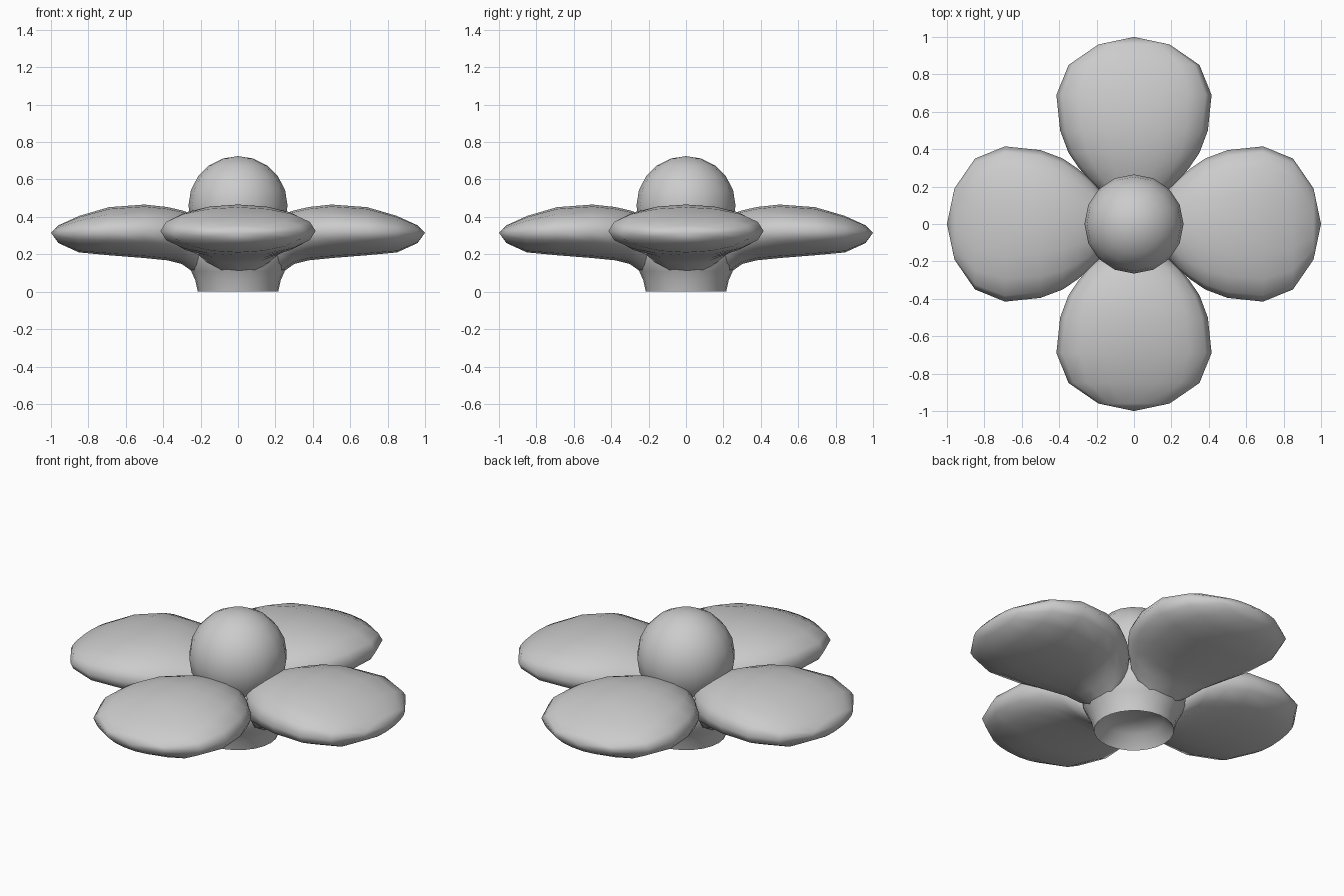
import bpy, bmesh
from math import cos, sin, pi, radians
from mathutils import Matrix

if "Cube" in bpy.data.objects:
    bpy.data.objects.remove(bpy.data.objects["Cube"])

grey = bpy.data.materials.new("soft_grey")
grey.use_nodes = True
colour = (0.6, 0.6, 0.6, 1)
grey.diffuse_color = colour
grey.node_tree.nodes["Principled BSDF"].inputs["Base Color"].default_value = colour


def finish(name, bm, fix_normals=True):
    if fix_normals:
        bmesh.ops.recalc_face_normals(bm, faces=bm.faces[:])
    for f in bm.faces:
        f.smooth = True
    mesh = bpy.data.meshes.new(name)
    bm.to_mesh(mesh)
    bm.free()
    mesh.materials.append(grey)
    obj = bpy.data.objects.new(name, mesh)
    bpy.context.collection.objects.link(obj)
    return obj


def loft(bm, rings):
    """Skin a list of closed vertex rings with quads."""
    n = len(rings[0])
    for a, b in zip(rings, rings[1:]):
        for i in range(n):
            j = (i + 1) % n
            bm.faces.new((a[i], a[j], b[j], b[i]))


# Petal sections: distance out, half width, top, edge height, underside
SECTIONS = [
    (0.10, 0.10, 0.38, 0.28, 0.16),
    (0.20, 0.20, 0.40, 0.30, 0.08),
    (0.24, 0.245, 0.415, 0.30, 0.105),
    (0.30, 0.295, 0.435, 0.31, 0.148),
    (0.38, 0.35, 0.453, 0.32, 0.168),
    (0.50, 0.395, 0.466, 0.325, 0.18),
    (0.69, 0.415, 0.452, 0.325, 0.195),
    (0.85, 0.35, 0.405, 0.32, 0.21),
    (0.96, 0.19, 0.355, 0.315, 0.26),
]
SIDES = 16


def petal(name, angle):
    bm = bmesh.new()
    rings = []
    for x, w, top, mid, low in SECTIONS:
        ring = []
        for k in range(SIDES):
            a = 2 * pi * k / SIDES
            # outer sections wrap back toward the rounded tip
            h = top - mid if sin(a) > 0 else mid - low
            ring.append(bm.verts.new((x, w * cos(a), mid + h * sin(a))))
        rings.append(ring)
    loft(bm, rings)
    bm.faces.new(rings[0])
    tip = bm.verts.new((1.0, 0, 0.315))
    for i in range(SIDES):
        bm.faces.new((rings[-1][i], rings[-1][(i + 1) % SIDES], tip))
    bm.transform(Matrix.Rotation(angle, 4, "Z"))
    return finish(name, bm)


for i, side in enumerate(("left", "back", "right", "front")):
    petal(side + "_petal", radians(90 * i))

# Flared stem with a hollow underside
PROFILE = [(0.08, 0.10), (0.16, 0.07), (0.215, 0.0), (0.228, 0.06),
           (0.25, 0.11), (0.275, 0.16), (0.28, 0.22), (0.26, 0.32)]
bm = bmesh.new()
rings = [[bm.verts.new((r * cos(2 * pi * k / 24), r * sin(2 * pi * k / 24), z))
          for k in range(24)] for r, z in PROFILE]
loft(bm, rings)
bm.faces.new(rings[0])
bm.faces.new(rings[-1])
stem = finish("stem", bm)
bpy.context.view_layer.objects.active = stem
stem.select_set(True)
bpy.ops.object.shade_smooth_by_angle(angle=radians(60))

# Round centre
bm = bmesh.new()
bmesh.ops.create_uvsphere(bm, u_segments=16, v_segments=10, radius=0.265,
                          matrix=Matrix.Translation((0, 0, 0.46)))
finish("flower_centre", bm)
